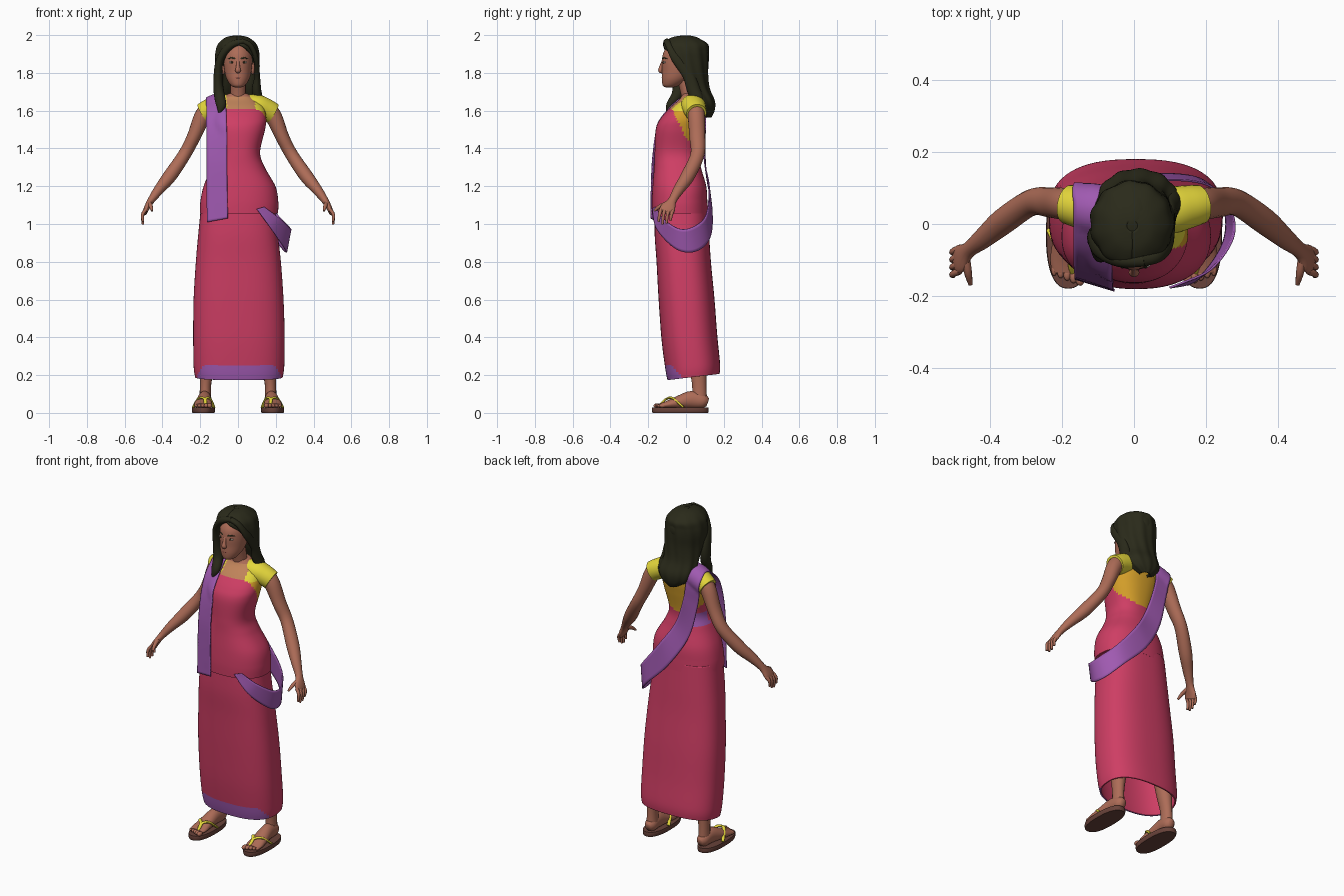
import bpy, bmesh, math
from mathutils import Vector

def srgb(name, r, g, b):
    m = bpy.data.materials.new(name)
    m.diffuse_color = (*[(c / 255) ** 2.2 for c in (r, g, b)], 1)
    return m

red = srgb("crimson cloth", 205, 64, 100)
purple = srgb("purple cloth", 158, 90, 175)
yellow = srgb("yellow blouse", 228, 214, 62)
mustard = srgb("mustard blouse", 212, 158, 46)
skin = srgb("skin", 172, 108, 88)
hair = srgb("dark hair", 46, 46, 32)
sole = srgb("brown sole", 104, 68, 60)
tan = srgb("tan sheer cloth", 190, 130, 90)
lip = srgb("lips", 150, 78, 72)
white = srgb("eye white", 205, 190, 178)

def spline(keys, n):
    """Catmull-Rom resampling of a list of equal-length tuples."""
    out, last = [], len(keys) - 1
    for i in range(n + 1):
        u = i / n * last
        k = min(int(u), last - 1)
        t = u - k
        p0, p1, p2, p3 = (keys[min(max(k + d, 0), last)] for d in (-1, 0, 1, 2))
        out.append(tuple(0.5 * (2 * b + (c - a) * t + (2 * a - 5 * b + 4 * c - d) * t * t
                   + (3 * b - a - 3 * c + d) * t ** 3) for a, b, c, d in zip(p0, p1, p2, p3)))
    return out

def skin_rings(name, rings, mats, closed=True, caps=True, rule=None, angle=50):
    """Join rows of points with quads, colour the faces by rule(centre)."""
    bm = bmesh.new()
    rows = [[bm.verts.new(p) for p in r] for r in rings]
    n = len(rows[0])
    for a, b in zip(rows, rows[1:]):
        for i in range(n if closed else n - 1):
            j = (i + 1) % n
            bm.faces.new((a[i], a[j], b[j], b[i]))
    if caps:
        bm.faces.new(rows[0])
        bm.faces.new(rows[-1])
    bmesh.ops.recalc_face_normals(bm, faces=bm.faces)
    if rule:
        for f in bm.faces:
            f.material_index = rule(*f.calc_center_median())
    me = bpy.data.meshes.new(name)
    bm.to_mesh(me)
    bm.free()
    for m in mats:
        me.materials.append(m)
    me.shade_smooth()
    me.set_sharp_from_angle(angle=math.radians(angle))
    ob = bpy.data.objects.new(name, me)
    bpy.context.collection.objects.link(ob)
    return ob

def loft(name, keys, rows, mats, segs=64, power=2.0, warp=None, **kw):
    """Stacked superellipses from keys (z, cx, cy, rx, ry)."""
    rings = []
    for z, cx, cy, rx, ry in spline(keys, rows):
        ring = []
        for i in range(segs):
            a = 2 * math.pi * i / segs
            c, s = math.cos(a), math.sin(a)
            x = cx + rx * math.copysign(abs(c) ** (2 / power), c)
            y = cy + ry * math.copysign(abs(s) ** (2 / power), s)
            ring.append((x, y, warp(x, y, z) if warp else z))
        rings.append(ring)
    return skin_rings(name, rings, mats, **kw)

def tube(name, keys, mat, rows=16, segs=16, ref=(0, 1, 0)):
    """Swept ellipse from keys (x, y, z, width, height)."""
    pts, rings = spline(keys, rows), []
    for i, p in enumerate(pts):
        t = (Vector(pts[min(i + 1, rows)][:3]) - Vector(pts[max(i - 1, 0)][:3])).normalized()
        u = t.cross(Vector(ref)).normalized()
        v = u.cross(t)
        angs = [2 * math.pi * k / segs for k in range(segs)]
        rings.append([Vector(p[:3]) + u * p[3] * math.cos(a) + v * p[4] * math.sin(a) for a in angs])
    return skin_rings(name, rings, [mat], angle=60)

def ball(name, loc, size, mat):
    x, y, z = loc
    keys = [(z + size[2] * math.sin(a), x, y, size[0] * math.cos(a), size[1] * math.cos(a))
            for a in [math.radians(d) for d in range(-88, 89, 22)]]
    return loft(name, keys, 16, [mat], segs=20)

# Long wrapped skirt, hem raised at the back, purple front border
skirt = loft("skirt", [(.19, .005, .04, .232, .138), (.25, .005, .035, .24, .145),
    (.4, .005, .018, .242, .148), (.6, .003, .003, .238, .148), (.8, .002, -.012, .225, .144),
    (.95, 0, -.022, .21, .144), (1.1, 0, -.026, .195, .138)], 90, [red, purple], power=2.5, caps=False,
    warp=lambda x, y, z: z + .12 * (y - .04) * max(0, 1 - (z - .19) / .3),
    rule=lambda x, y, z: int(z < .255 - max(0, y + .08) * 1.1 and y < 0))
thick = skirt.modifiers.new("cloth", 'SOLIDIFY')
thick.thickness = .008
thick.material_offset = -1

# Torso wrap with blouse showing on the back and shoulders
def torso_colour(x, y, z):
    if z > 1.675:
        return 3
    if y < .01 and z > 1.612 and -.06 < x < .09:
        return 4
    if x < -.06 and y > -.04 and 1.32 < z < 1.39:
        return 5
    if z > 1.46 - (2 if y < 0 else 1) * y:
        return 1 if z > 1.6 else 2
    return 0
torso = loft("torso", [(1.055, .005, -.032, .207, .148), (1.12, .007, -.034, .206, .147),
    (1.2, .008, -.035, .19, .142), (1.3, 0, -.045, .142, .124), (1.38, 0, -.05, .117, .116),
    (1.5, 0, -.038, .143, .122), (1.56, 0, -.02, .15, .113), (1.62, 0, .008, .135, .088),
    (1.66, 0, .025, .095, .06), (1.69, 0, .028, .05, .045)], 90,
    [red, yellow, mustard, skin, tan, purple], power=2.3, rule=torso_colour)

# Neck and head
tube("neck", [(0, .03, 1.6, .048, .045), (0, .015, 1.69, .042, .042), (0, -.01, 1.8, .042, .045)], skin)
loft("head", [(1.722, 0, -.088, .012, .014), (1.732, 0, -.08, .036, .042), (1.765, 0, -.058, .059, .07),
    (1.81, 0, -.04, .071, .087), (1.86, 0, -.03, .076, .098), (1.91, 0, -.02, .074, .098),
    (1.95, 0, -.01, .05, .075), (1.965, 0, -.01, .01, .02)], 40, [skin], segs=40)
tube("nose", [(0, -.122, 1.865, .008, .006), (0, -.131, 1.835, .01, .009),
              (0, -.135, 1.812, .015, .012), (0, -.122, 1.802, .008, .005)], skin)
ball("upper_lip", (0, -.119, 1.774), (.022, .01, .006), lip)
ball("lower_lip", (0, -.116, 1.764), (.018, .01, .006), lip)

for s, side in ((-1, "left"), (1, "right")):
    # Face features
    ball(side + "_eye", (s * .032, -.11, 1.856), (.015, .012, .006), white)
    ball(side + "_iris", (s * .032, -.118, 1.856), (.006, .006, .006), hair)
    tube(side + "_brow", [(s * .014, -.124, 1.874, .002, .004), (s * .034, -.118, 1.88, .002, .004),
                          (s * .054, -.1, 1.874, .002, .002)], hair, 8, 8, (0, 0, 1))
    ball(side + "_ear", (s * .078, -.005, 1.825), (.012, .02, .034), skin)
    # Sleeve, arm and hand
    sleeve = tube(side + "_sleeve", [(s * .04, .028, 1.635, .05, .055), (s * .1, .038, 1.625, .06, .065),
        (s * .15, .048, 1.605, .058, .06), (s * .185, .055, 1.585, .056, .054)], yellow, 16, 28)
    if s < 0:
        left_sleeve = sleeve
    tube(side + "_arm", [(s * .15, .05, 1.62, .045, .045), (s * .19, .055, 1.565, .044, .045),
        (s * .235, .06, 1.46, .036, .042), (s * .285, .06, 1.365, .034, .037),
        (s * .36, .01, 1.255, .036, .037), (s * .42, -.04, 1.18, .027, .029),
        (s * .46, -.072, 1.125, .019, .023), (s * .483, -.095, 1.085, .015, .04),
        (s * .493, -.107, 1.06, .012, .036)], skin, 40, 20)
    for i in range(4):
        y, drop = -.137 + .021 * i, (.05, .064, .06, .045)[i]
        tube(f"{side}_finger_{i}", [(s * .485, y + .006, 1.08, .009, .01), (s * .505, y - .003, 1.05, .009, .009),
            (s * .503, y - .008, 1.062 - drop, .006, .006)], skin, 8, 10)
    tube(side + "_thumb", [(s * .468, -.095, 1.11, .012, .012), (s * .462, -.135, 1.095, .011, .011),
        (s * .455, -.168, 1.07, .006, .006)], skin, 8, 10, (0, 0, 1))
    # Leg, foot and sandal
    tube(side + "_leg", [(s * .14, .045, .55, .055, .06), (s * .16, .06, .3, .045, .05),
        (s * .172, .07, .15, .03, .038), (s * .173, .072, .06, .032, .04)], skin)
    tube(side + "_foot", [(s * .173, .115, .055, .018, .022), (s * .174, .09, .062, .034, .038),
        (s * .177, .03, .07, .036, .046), (s * .182, -.04, .056, .043, .034),
        (s * .185, -.1, .043, .048, .02), (s * .185, -.135, .038, .042, .013)], skin, 20, 20, (0, 0, 1))
    for i in range(5):
        ball(f"{side}_toe_{i}", (s * (.15 + .018 * i), -.152 + .007 * i, .038),
             (.013 - .001 * i, .02, .013 - .001 * i), skin)
    loft(side + "_sandal_sole", [(0, s * .183, -.03, .058, .147), (.012, s * .183, -.03, .062, .15),
        (.028, s * .183, -.03, .06, .149)], 4, [sole], segs=40, power=2.4)
    for end in (.128, .236):
        mid = (end + .175) / 2
        tube(f"{side}_strap_{int(end * 1000)}", [(s * .172, -.135, .045, .007, .006), (s * .174, -.105, .073, .009, .006),
            (s * mid, -.07, .077, .01, .007), (s * end, -.015, .03, .009, .006)], yellow, 14, 8, (0, 0, 1))

# Sash: hip swag, diagonal across the back, over the shoulder, hanging in front
upper = [(.14, -.165, 1.09), (.22, -.125, 1.03), (.278, -.04, .975), (.272, .04, .985), (.21, .11, 1.05),
         (.09, .125, 1.2), (0, .1, 1.34), (-.055, .105, 1.5), (-.075, .1, 1.62), (-.075, .035, 1.695),
         (-.065, -.07, 1.635), (-.06, -.15, 1.52), (-.06, -.178, 1.36), (-.058, -.186, 1.2), (-.055, -.188, 1.03)]
lower = [(.1, -.18, 1.08), (.18, -.155, .97), (.252, -.05, .865), (.25, .055, .855), (.18, .13, .93),
         (.03, .14, 1.08), (-.09, .11, 1.27), (-.145, .1, 1.47), (-.165, .1, 1.6), (-.168, .045, 1.67),
         (-.168, -.06, 1.6), (-.168, -.11, 1.5), (-.166, -.14, 1.36), (-.166, -.15, 1.2), (-.165, -.155, 1.01)]
rows = [[Vector(a).lerp(Vector(b), k / 8) for k in range(9)]
        for a, b in zip(spline(upper, 120), spline(lower, 120))]
sash = skin_rings("sash", rows, [purple], closed=False, caps=False)
for target in (torso, left_sleeve):
    wrap = sash.modifiers.new("rest on body", 'SHRINKWRAP')
    wrap.target = target
    wrap.wrap_mode = 'OUTSIDE'
    wrap.offset = .008
sash.modifiers.new("cloth", 'SOLIDIFY').thickness = .006

# Hair: crown plus open-fronted shell with ridges (z, cx, cy, rx, ry, half opening in degrees)
ball("hair_crown", (-.005, .008, 1.899), (.1, .114, .1), hair)
shell = []
for z, cx, cy, rx, ry, gap in spline([(1.998, -.005, -.005, .015, .015, 0), (1.988, -.005, -.01, .06, .065, 0),
        (1.955, -.005, -.003, .1, .116, 4), (1.915, -.005, 0, .114, .119, 34), (1.87, -.005, .002, .117, .118, 55),
        (1.8, 0, .01, .113, .108, 74), (1.72, 0, .035, .108, .09, 88), (1.65, .01, .068, .112, .084, 88),
        (1.6, .01, .09, .085, .06, 75), (1.565, .01, .105, .03, .03, 60)], 50):
    ring = []
    for i in range(73):
        a = math.radians(-90 + gap + (360 - 2 * gap) * i / 72)
        k = 1 + .022 * math.sin(11 * a + 14 * z) * min(1, (2 - z) * 12)
        ring.append((cx + rx * k * math.cos(a), cy + ry * k * math.sin(a), z))
    shell.append(ring)
cap = skin_rings("hair", shell, [hair], closed=False, caps=False)
cap.modifiers.new("volume", 'SOLIDIFY').thickness = .014
tube("front_lock", [(.03, -.1, 1.968, .014, .018), (-.04, -.1, 1.945, .02, .02), (-.095, -.065, 1.87, .02, .03),
    (-.106, -.04, 1.77, .024, .035), (-.1, -.045, 1.69, .028, .03), (-.09, -.085, 1.63, .026, .02),
    (-.1, -.1, 1.59, .006, .006)], hair, 30)
tube("side_lock", [(.02, -.1, 1.968, .014, .018), (.065, -.09, 1.945, .014, .018), (.094, -.055, 1.88, .014, .025),
    (.102, .01, 1.79, .014, .03), (.098, .04, 1.71, .025, .035), (.108, .065, 1.65, .022, .03),
    (.09, .08, 1.6, .005, .008)], hair, 30)
